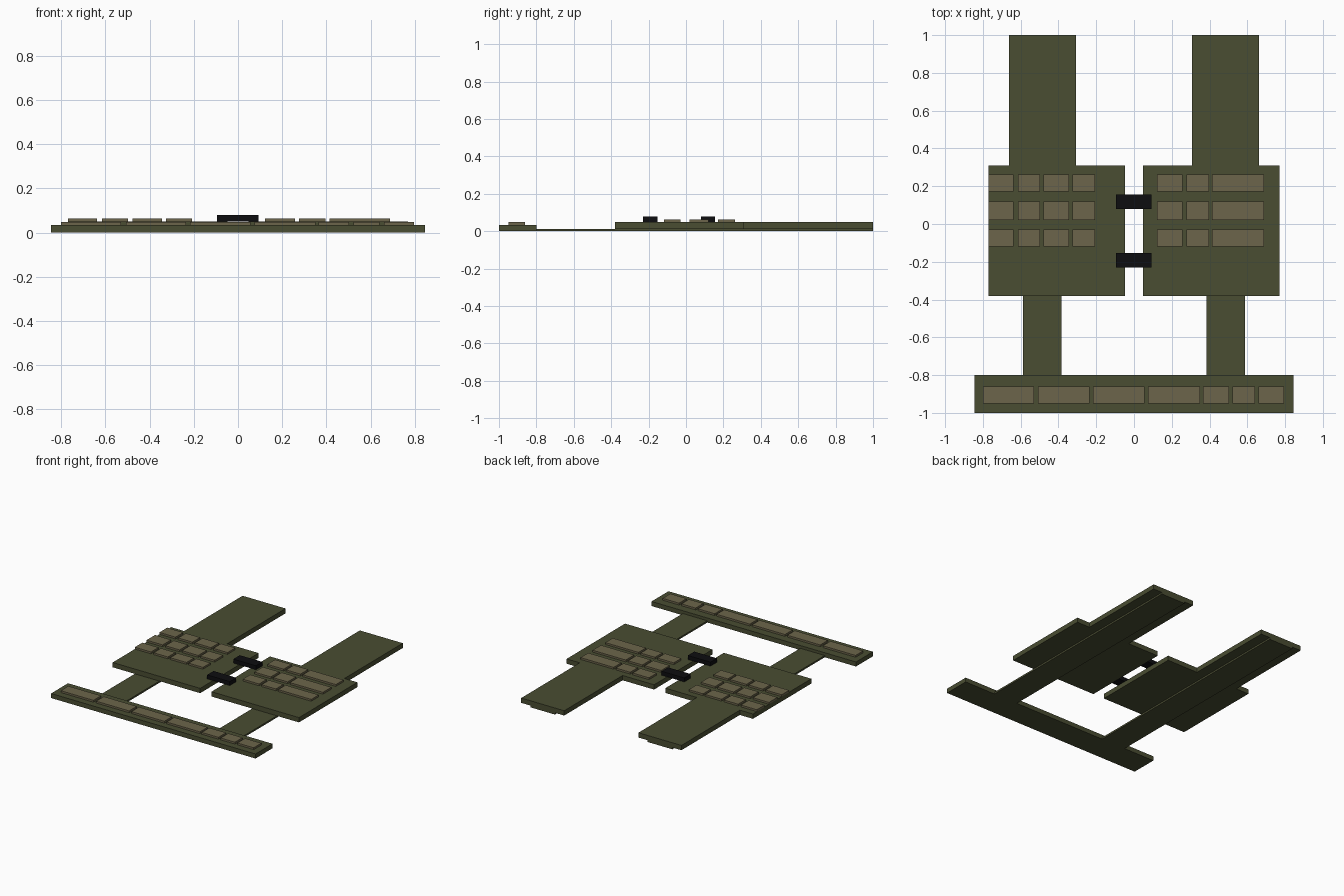
import bpy

if "Cube" in bpy.data.objects:
    bpy.data.objects.remove(bpy.data.objects["Cube"])


def material(name, rgb):
    m = bpy.data.materials.new(name)
    m.diffuse_color = (*rgb, 1)
    m.use_nodes = True
    m.node_tree.nodes["Principled BSDF"].inputs["Base Color"].default_value = m.diffuse_color
    return m


OLIVE = material("olive fabric", (0.067, 0.074, 0.032))
TAN = material("tan webbing", (0.15, 0.13, 0.07))
BLACK = material("black plastic", (0.004, 0.004, 0.005))


def box(name, x, y, z, mat):
    """Box from (min, max) pairs on each axis."""
    bpy.ops.mesh.primitive_cube_add(size=1, location=[sum(r) / 2 for r in (x, y, z)])
    ob = bpy.context.object
    ob.name = name
    ob.scale = [r[1] - r[0] for r in (x, y, z)]
    bpy.ops.object.transform_apply(location=False, rotation=False, scale=True)
    ob.data.materials.append(mat)
    return ob


BASE, TOP = 0.013, 0.049

# Two halves of the vest: chest panel, shoulder strap, thin backing strap
for side, s in (("left", -1), ("right", 1)):
    def span(a, b):
        return tuple(sorted((s * a, s * b)))
    box(side + "_panel", span(0.047, 0.77), (-0.38, 0.31), (BASE, TOP), OLIVE)
    box(side + "_shoulder_strap", span(0.307, 0.662), (0.31, 1.0), (BASE, TOP), OLIVE)
    box(side + "_backing_strap", span(0.384, 0.587), (-0.80, 1.0), (0, BASE), OLIVE)

# Waist belt
box("belt", (-0.845, 0.845), (-1.0, -0.80), (0, 0.034), OLIVE)

# Webbing loops on the belt
for x in ((-0.80, -0.53), (-0.507, -0.235), (-0.216, 0.056), (0.075, 0.35),
          (0.365, 0.503), (0.522, 0.64), (0.66, 0.795)):
    box("belt_loop", x, (-0.95, -0.86), (0.034, 0.048), TAN)

# Three rows of webbing loops on the panels
for y in ((0.172, 0.263), (0.02, 0.12), (-0.118, -0.03)):
    for x in ((-0.77, -0.637), (-0.615, -0.497), (-0.478, -0.343), (-0.325, -0.207),
              (0.122, 0.257), (0.277, 0.396), (0.414, 0.688)):
        box("panel_loop", x, y, (TOP, 0.063), TAN)

# Buckles bridging the panels
for y in ((0.08, 0.156), (-0.229, -0.153)):
    box("buckle", (-0.095, 0.092), y, (TOP, 0.079), BLACK)
